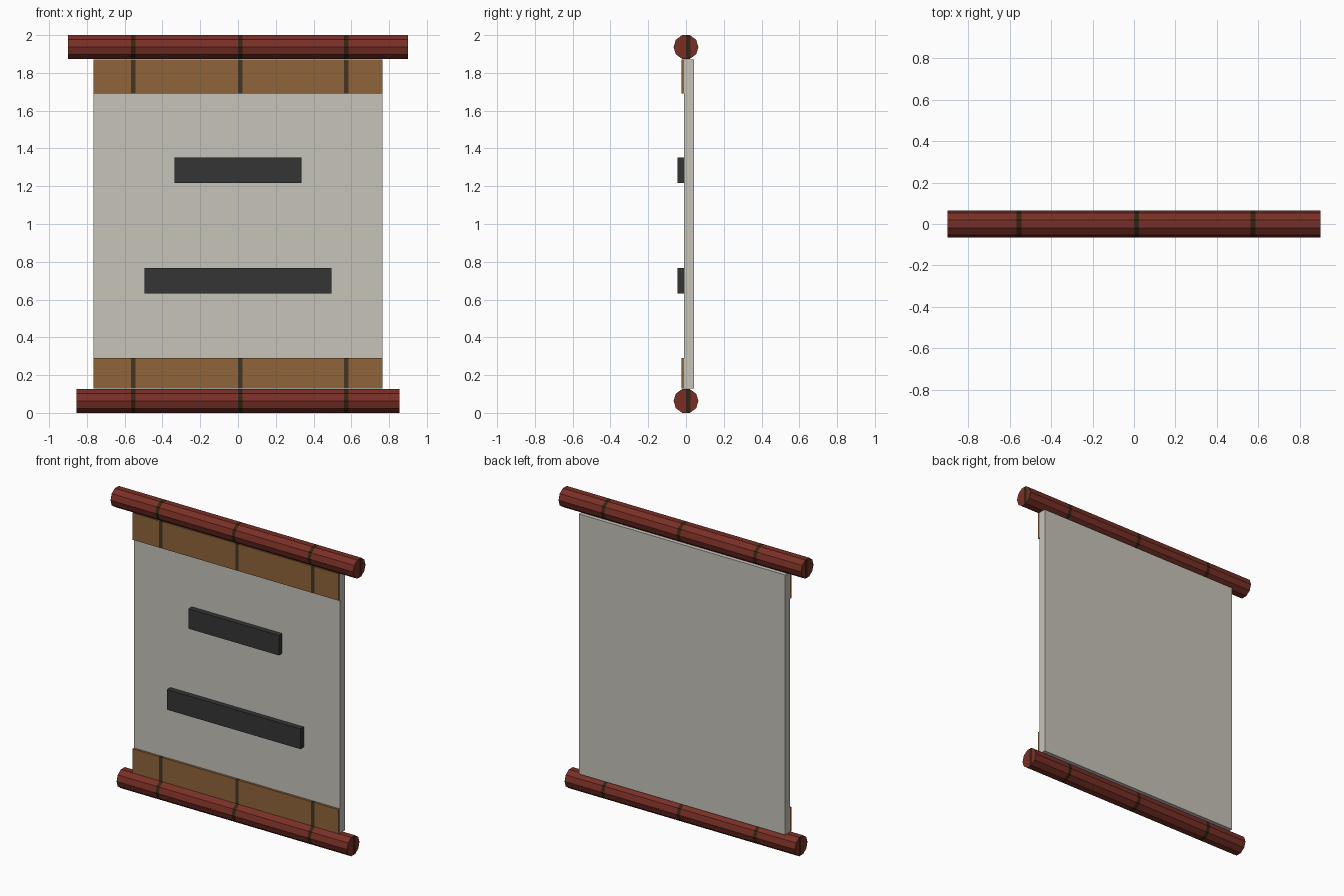
import bpy, bmesh, math
from mathutils import Matrix, Vector

if "Cube" in bpy.data.objects:
    bpy.data.objects.remove(bpy.data.objects["Cube"])


def material(name, rgb):
    """Flat material from an sRGB colour (0-255)."""
    m = bpy.data.materials.new(name)
    lin = [((c / 255 + 0.055) / 1.055) ** 2.4 for c in rgb]
    m.diffuse_color = (*lin, 1.0)
    m.use_nodes = True
    m.node_tree.nodes["Principled BSDF"].inputs["Base Color"].default_value = m.diffuse_color
    return m


RED = material("red_wood", (120, 47, 38))
ROD_BAND = material("dark_band", (54, 36, 17))
TAN = material("tan_cloth", (143, 101, 59))
TAN_BAND = material("cloth_band", (66, 53, 34))
PAPER = material("grey_paper", (199, 196, 186))
INK = material("dark_ink", (53, 53, 53))

HALF_BAND = 0.012
BANDS = (-0.555, 0.011, 0.573)   # x of the painted bands


def in_band(x):
    return any(abs(x - b) < HALF_BAND for b in BANDS)


def cut(bm, axis, value):
    """Slice the whole mesh at one coordinate."""
    co, no = Vector((0, 0, 0)), Vector((0, 0, 0))
    co[axis], no[axis] = value, 1
    bmesh.ops.bisect_plane(bm, geom=bm.verts[:] + bm.edges[:] + bm.faces[:],
                           plane_co=co, plane_no=no)


def cut_bands(bm):
    for b in BANDS:
        cut(bm, 0, b - HALF_BAND)
        cut(bm, 0, b + HALF_BAND)


def finish(name, bm, mats):
    mesh = bpy.data.meshes.new(name)
    bm.normal_update()
    bm.to_mesh(mesh)
    bm.free()
    for m in mats:
        mesh.materials.append(m)
    ob = bpy.data.objects.new(name, mesh)
    bpy.context.collection.objects.link(ob)


def box(name, half_x, y0, y1, z0, z1, mats):
    bm = bmesh.new()
    bmesh.ops.create_cube(bm, size=1, matrix=Matrix.Translation((0, (y0 + y1) / 2, (z0 + z1) / 2))
                          @ Matrix.Diagonal((2 * half_x, y1 - y0, z1 - z0, 1)))
    if len(mats) > 1:
        cut_bands(bm)
        for f in bm.faces:
            f.material_index = int(in_band(f.calc_center_median().x))
    finish(name, bm, mats)


def rod(name, half_x, z, radius=0.066):
    """Ten-sided rod along x, flat side up, with bands around it and on the ends."""
    bm = bmesh.new()
    bmesh.ops.create_cone(bm, cap_ends=True, segments=10, radius1=radius, radius2=radius,
                          depth=2 * half_x)
    spin = Matrix.Rotation(math.pi / 2, 4, 'Y')
    bmesh.ops.transform(bm, matrix=spin, verts=bm.verts)
    # put a corner on the y axis so that the top is flat
    first = bm.verts[:][0].co
    turn = Matrix.Rotation(-math.atan2(first.z, first.y), 4, 'X')
    bmesh.ops.transform(bm, matrix=Matrix.Translation((0, 0, z)) @ turn, verts=bm.verts)
    cut_bands(bm)
    # end cap stripe: slice only the two caps
    for y in (0.0, 0.024):
        caps = [f for f in bm.faces if abs(f.normal.x) > 0.9]
        geom = caps + list({e for f in caps for e in f.edges}) + list({v for f in caps for v in f.verts})
        bmesh.ops.bisect_plane(bm, geom=geom, plane_co=(0, y, 0), plane_no=(0, 1, 0))
        bm.normal_update()
    for f in bm.faces:
        c = f.calc_center_median()
        cap = abs(c.x) > half_x - 0.001
        f.material_index = int(0 < c.y < 0.024 if cap else in_band(c.x))
    finish(name, bm, [RED, ROD_BAND])


# wooden rods
rod("top_rod", 0.90, 1.937)
rod("bottom_rod", 0.855, 0.063)

# hanging sheet and its cloth borders
box("paper_sheet", 0.765, -0.010, 0.043, 0.128, 1.872, [PAPER])
box("top_border", 0.765, -0.025, -0.010, 1.692, 1.872, [TAN, TAN_BAND])
box("bottom_border", 0.765, -0.025, -0.010, 0.128, 0.290, [TAN, TAN_BAND])

# raised dark bars
box("upper_bar", 0.335, -0.045, -0.010, 1.218, 1.352, [INK])
box("lower_bar", 0.495, -0.045, -0.010, 0.632, 0.768, [INK])
